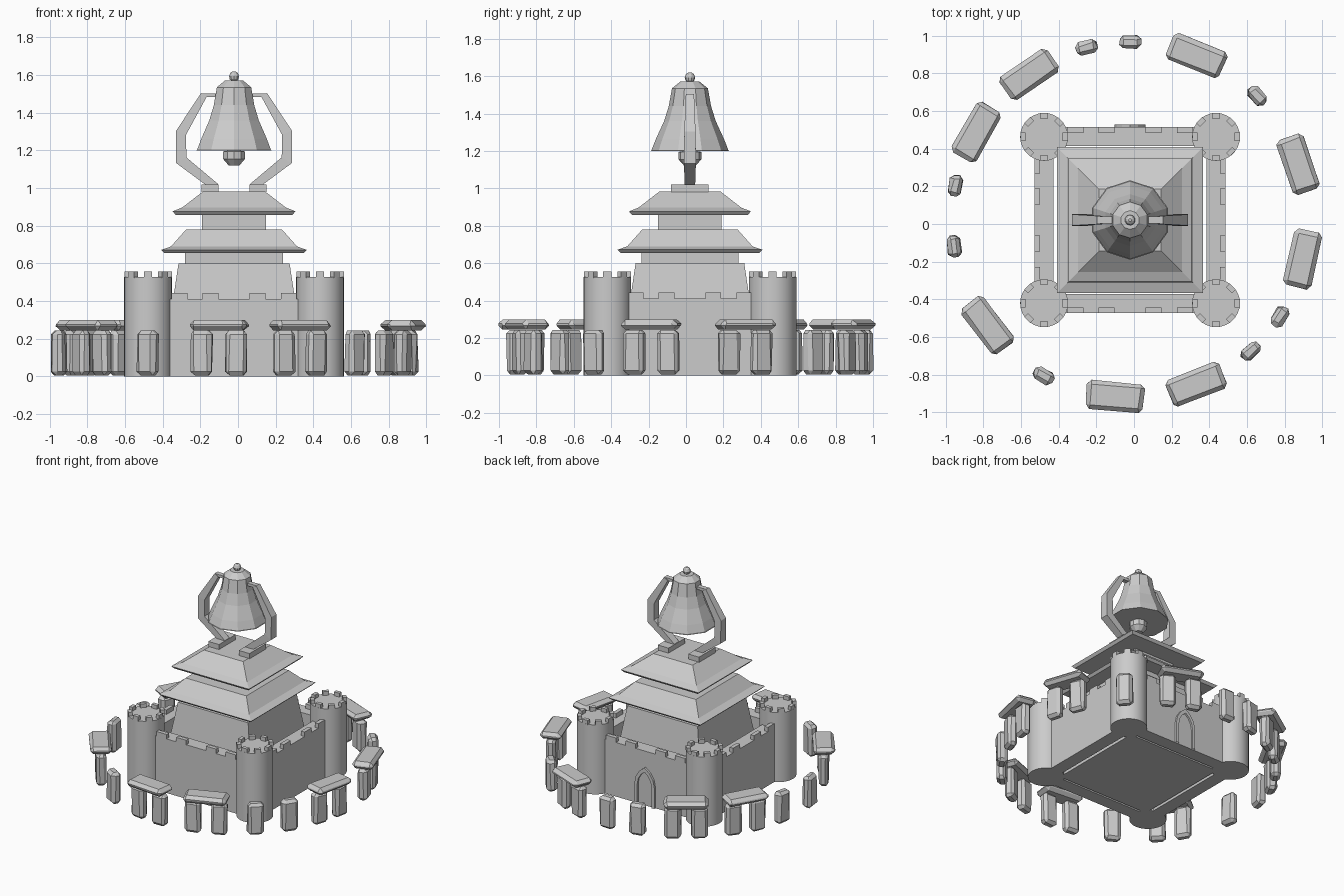
import bpy, bmesh, math, random
from mathutils import Matrix, Vector

if "Cube" in bpy.data.objects:
    bpy.data.objects.remove(bpy.data.objects["Cube"])

random.seed(4)
CX, CY = -0.021, 0.021          # shared centre of castle, roofs, bell and stone ring


def finish(name, bm, smooth=False):
    bmesh.ops.recalc_face_normals(bm, faces=bm.faces[:])
    me = bpy.data.meshes.new(name)
    bm.to_mesh(me)
    bm.free()
    ob = bpy.data.objects.new(name, me)
    bpy.context.collection.objects.link(ob)
    if smooth:
        bpy.ops.object.select_all(action='DESELECT')
        ob.select_set(True)
        bpy.context.view_layer.objects.active = ob
        bpy.ops.object.shade_smooth_by_angle(angle=math.radians(35))
    return ob


def lathe(name, profile, n, x=0, y=0, turn=0, sy=1, smooth=False):
    """Closed n-sided stack of rings (radius, z)."""
    bm = bmesh.new()
    rings = []
    for r, z in profile:
        ang = [turn + 2 * math.pi * i / n for i in range(n)]
        rings.append([bm.verts.new((CX + x + r * math.cos(a), CY + y + r * sy * math.sin(a), z)) for a in ang])
    for a, b in zip(rings, rings[1:]):
        for i in range(n):
            bm.faces.new((a[i], a[(i + 1) % n], b[(i + 1) % n], b[i]))
    bm.faces.new(rings[0][::-1])
    bm.faces.new(rings[-1])
    return finish(name, bm, smooth)


def square(name, profile, sy=1):
    return lathe(name, [(r * math.sqrt(2), z) for r, z in profile], 4, turn=math.pi / 4, sy=sy)


def add_box(bm, size, loc, turn=0.0):
    m = (Matrix.Translation((CX, CY, 0)) @ Matrix.Rotation(turn, 4, 'Z')
         @ Matrix.Translation(loc) @ Matrix.Diagonal((*size, 1)))
    return bmesh.ops.create_cube(bm, size=1, matrix=m)['verts']


# Curtain walls with merlons along the outer edge
WX, WY, T, WALL_H = 0.507, 0.493, 0.1, 0.41
for name, turn, dist, half in (("front_wall", -90, WY, 0.44), ("back_wall", 90, WY, 0.44),
                               ("right_wall", 0, WX, 0.43), ("left_wall", 180, WX, 0.43)):
    bm = bmesh.new()
    t = math.radians(turn)
    add_box(bm, (T, 2 * half, WALL_H), (dist - T / 2, 0, WALL_H / 2), t)
    for u in (-0.29, -0.125, 0.125, 0.29):
        add_box(bm, (0.03, 0.084, 0.04), (dist - 0.015, u, WALL_H + 0.014), t)
    finish(name, bm)

# Round corner towers with crenellated rims
for i, (sx, sy) in enumerate(((-1, -1), (1, -1), (1, 1), (-1, 1))):
    x, y = sx * 0.4565, sy * 0.4415
    lathe(f"tower_{i}", [(0.127, 0), (0.127, 0.527)], 28, x, y, smooth=True)
    bm = bmesh.new()
    for k in range(8):
        a = k * math.pi / 4
        vs = add_box(bm, (0.028, 0.044, 0.034), (0.112, 0, 0.539), a)
        bmesh.ops.translate(bm, verts=vs, vec=(x, y, 0))
    finish(f"tower_merlons_{i}", bm)


# Pointed arch gate on the back wall
def arch(w, spring, top):
    side = [(w, 0), (w, spring), (w * 0.86, spring + (top - spring) * 0.4),
            (w * 0.5, spring + (top - spring) * 0.75)]
    return side + [(0, top)] + [(-a, b) for a, b in reversed(side)]


bm = bmesh.new()
outer, inner = arch(0.083, 0.16, 0.29), arch(0.06, 0.155, 0.257)
loops = []
for pts, y in ((outer, 0.48), (outer, 0.508), (inner, 0.508), (inner, 0.495)):
    loops.append([bm.verts.new((CX + a, CY + y, b)) for a, b in pts])
for a, b in zip(loops, loops[1:]):
    for i in range(len(a) - 1):
        bm.faces.new((a[i], a[i + 1], b[i + 1], b[i]))
bm.faces.new(loops[-1])
finish("gate_arch", bm)

# Keep and tiered roofs
square("keep", [(0.385, 0), (0.295, 0.6)], sy=0.985)
square("lower_neck", [(0.26, 0.6), (0.26, 0.66)])
square("lower_roof", [(0.37, 0.655), (0.387, 0.672), (0.335, 0.69), (0.255, 0.78)])
square("upper_neck", [(0.17, 0.77), (0.17, 0.86)])
square("upper_roof", [(0.31, 0.858), (0.326, 0.877), (0.275, 0.897), (0.165, 0.982)])

# Bell, clapper and finial
V = math.pi / 2
lathe("bell", [(0.211, 1.2), (0.206, 1.203), (0.183, 1.262), (0.138, 1.36), (0.113, 1.44),
               (0.096, 1.535), (0.05, 1.572)], 10, turn=V)
lathe("clapper", [(0.03, 1.2), (0.061, 1.195), (0.061, 1.155), (0.03, 1.12)], 10, turn=V)
lathe("bell_finial", [(0.012, 1.567), (0.024, 1.578), (0.028, 1.594), (0.021, 1.611), (0.008, 1.62)],
      10, turn=V)

# Cradle arms: (outer x, z, inner x, z, half width)
ARM = [(0.165, 1.0, 0.085, 1.0, 0.028), (0.152, 1.018, 0.085, 1.022, 0.028),
       (0.307, 1.133, 0.253, 1.163, 0.032), (0.307, 1.305, 0.255, 1.283, 0.03),
       (0.175, 1.505, 0.145, 1.485, 0.022)]
for s, side in ((-1, "left"), (1, "right")):
    bm = bmesh.new()
    rings = []
    for ox, oz, ix, iz, w in ARM:
        rings.append([bm.verts.new((CX + s * x, CY + y, z)) for x, y, z in
                      ((ox, -w, oz), (ox, w, oz), (ix, w, iz), (ix, -w, iz))])
    for a, b in zip(rings, rings[1:]):
        for i in range(4):
            bm.faces.new((a[i], a[(i + 1) % 4], b[(i + 1) % 4], b[i]))
    bm.faces.new(rings[0])
    bm.faces.new(rings[-1])
    finish(f"{side}_arm", bm)
    bm = bmesh.new()
    add_box(bm, (0.09, 0.2, 0.04), (s * 0.128, 0, 1.0))
    finish(f"{side}_arm_foot", bm)
    bm = bmesh.new()
    add_box(bm, (0.1, 0.035, 0.02), (s * 0.125, 0, 1.493))
    finish(f"{side}_arm_pivot", bm)


# Standing stone ring
def stone(name, angle, size, z, chamfer, radius=0.945):
    bm = bmesh.new()
    add_box(bm, size, (radius, 0, z), math.radians(angle))
    bmesh.ops.bevel(bm, geom=bm.edges[:], offset=chamfer, segments=1, affect='EDGES')
    for v in bm.verts:
        v.co += Vector((random.uniform(-1, 1), random.uniform(-1, 1), 0)) * 0.004
    finish(name, bm)


singles = [90, 104.2, 44.3, -32.8, -47.3, -119, 168.9, 188.5]
lintels = [67.9, 18.3, -12.7, -68.1, -94.9, -143.5, 150.3, 124.7]
uprights = singles + [a + d for a in lintels for d in (-5.6, 5.6)]
for i, a in enumerate(uprights):
    stone(f"standing_stone_{i}", a, (0.07, 0.113, 0.238), 0.125, 0.02)
for i, a in enumerate(lintels):
    stone(f"lintel_stone_{i}", a, (0.15, 0.305, 0.054), 0.272, 0.022, 0.94)
